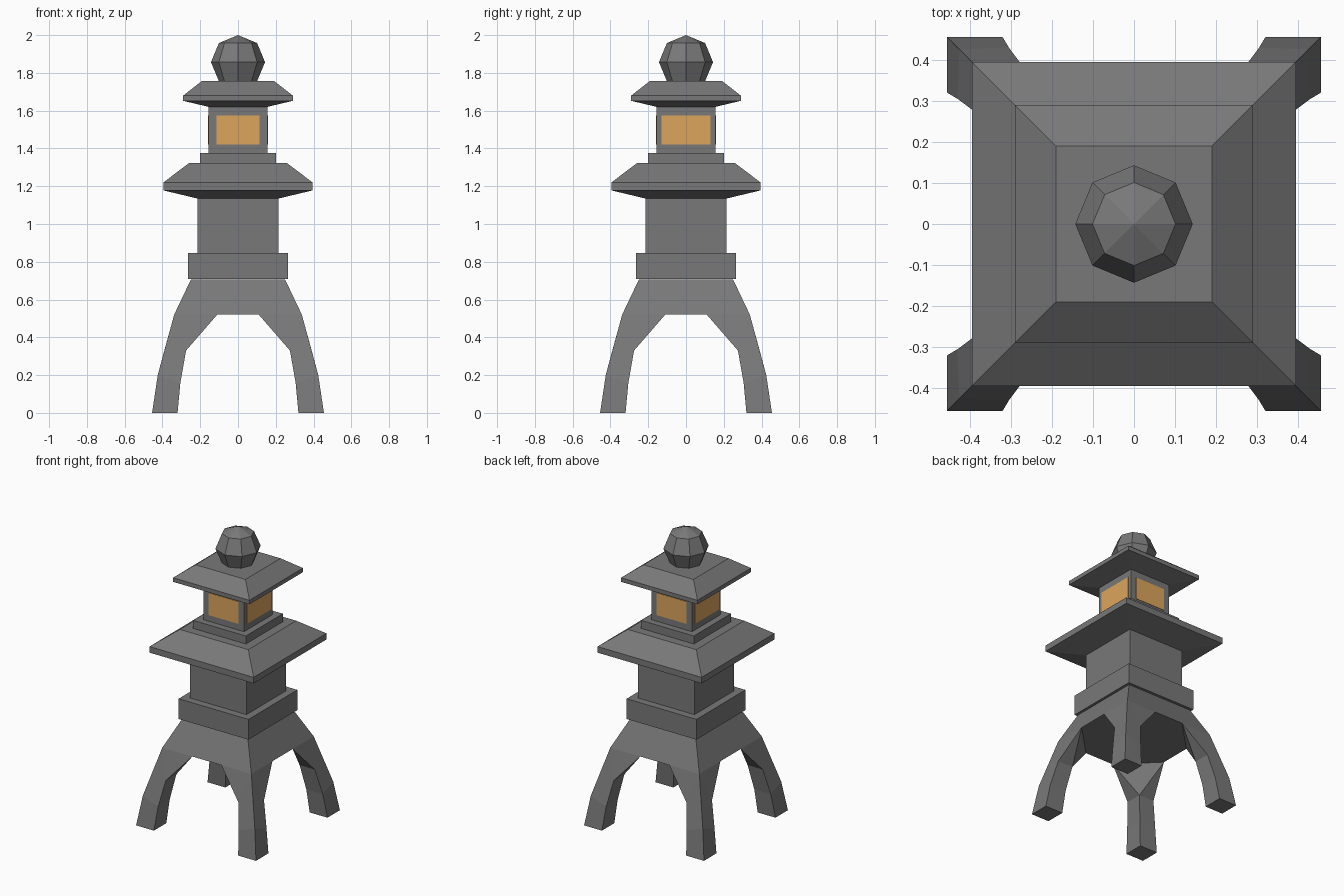
import bpy, bmesh, math
from mathutils import Vector

if "Cube" in bpy.data.objects:
    bpy.data.objects.remove(bpy.data.objects["Cube"])


def material(name, rgb):
    m = bpy.data.materials.new(name)
    m.diffuse_color = (*rgb, 1)
    m.use_nodes = True
    m.node_tree.nodes["Principled BSDF"].inputs["Base Color"].default_value = m.diffuse_color
    return m


STONE = material("grey stone", (0.19, 0.19, 0.19))
GLOW = material("amber window", (0.72, 0.38, 0.11))


def finish(bm, name, mat):
    bmesh.ops.remove_doubles(bm, verts=bm.verts, dist=1e-5)
    bmesh.ops.recalc_face_normals(bm, faces=bm.faces)
    me = bpy.data.meshes.new(name)
    bm.to_mesh(me)
    bm.free()
    me.materials.append(mat)
    ob = bpy.data.objects.new(name, me)
    bpy.context.collection.objects.link(ob)
    return ob


def square_stack(name, levels, mat=STONE):
    """Solid of stacked square rings given as (half width, height)."""
    bm = bmesh.new()
    rings = [[bm.verts.new((sx * h, sy * h, z))
              for sx, sy in ((-1, -1), (1, -1), (1, 1), (-1, 1))] for h, z in levels]
    for a, b in zip(rings, rings[1:]):
        for i in range(4):
            j = (i + 1) % 4
            bm.faces.new((a[i], a[j], b[j], b[i]))
    bm.faces.new(rings[0])
    bm.faces.new(rings[-1])
    return finish(bm, name, mat)


# Arched base with four splayed legs: one quarter, turned four times
bm = bmesh.new()


def turn(p, k):
    x, y, z = p
    for _ in range(k):
        x, y = -y, x
    return (x, y, z)


# leg rings: outer corner, side edge, inner corner, other side edge
rings = []
for o, zo, s, i, zi in ((0.455, 0, 0.455, 0.32, 0),
                        (0.425, 0.2, 0.43, 0.305, 0.16),
                        (0.338, 0.52, 0.39, 0.275, 0.33)):
    rings.append([(o, o, zo), (i, s, zi), (i, i, zi), (s, i, zi)])
A, B = (0.11, 0.338, 0.52), (0.338, 0.11, 0.52)   # ends of the arches
P, S1, I, S2 = rings[2]
T = (0.25, 0.25, 0.705)
faces = [rings[0]]
for a, b in zip(rings, rings[1:]):
    faces += [[a[n], a[(n + 1) % 4], b[(n + 1) % 4], b[n]] for n in range(4)]
faces += [[P, S1, A], [P, B, S2], [S1, I, A], [I, S2, B], [I, A, B]]
A2 = (-0.11, 0.338, 0.52)
faces.append([P, A, A2, (-0.338, 0.338, 0.52), (-0.25, 0.25, 0.705), T])
for k in range(4):
    for f in faces:
        bm.faces.new([bm.verts.new(turn(p, k)) for p in f])
# octagonal ceiling and square top
bm.faces.new([bm.verts.new(turn(p, k)) for k in range(4) for p in (B, A)])
bm.faces.new([bm.verts.new(turn(T, k)) for k in range(4)])
finish(bm, "arched_leg_base", STONE)

# Body
square_stack("base_slab", [(0.265, 0.708), (0.265, 0.847)])
square_stack("lower_body", [(0.215, 0.847), (0.215, 1.14)])
square_stack("lower_roof", [(0.215, 1.135), (0.395, 1.178), (0.395, 1.22), (0.26, 1.322)])
square_stack("lamp_plinth", [(0.2, 1.322), (0.2, 1.377)])
square_stack("lamp_house", [(0.155, 1.377), (0.155, 1.63)])
square_stack("upper_roof", [(0.155, 1.62), (0.29, 1.652), (0.29, 1.68), (0.19, 1.758)])

# Window plates: narrower at front and back, wider on the sides
for k, (side, w) in enumerate((("front", 0.114), ("right", 0.13), ("back", 0.114), ("left", 0.13))):
    bm = bmesh.new()
    bmesh.ops.create_cube(bm, size=1)
    for v in bm.verts:
        p = (v.co.x * 2 * w, -0.155 + v.co.y * 0.006, 1.497 + v.co.z * 0.153)
        v.co = Vector(turn(p, k))
    finish(bm, side + "_window", GLOW)

# Faceted finial
bm = bmesh.new()
bmesh.ops.create_uvsphere(bm, u_segments=8, v_segments=4, radius=0.143)
bmesh.ops.translate(bm, verts=bm.verts, vec=(0, 0, 1.857))
finish(bm, "finial", STONE)
